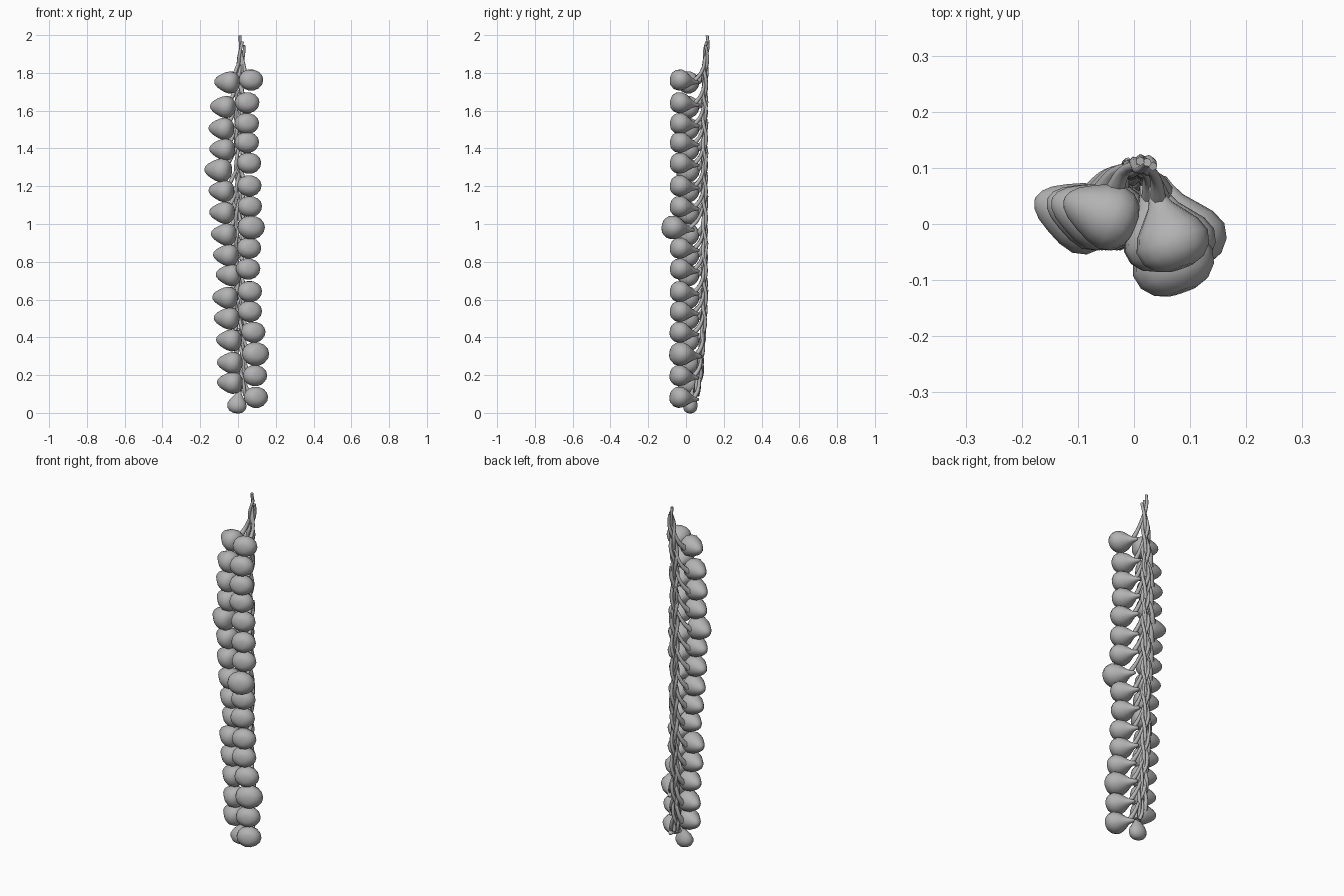
import bpy
import math
import random
from mathutils import Vector

random.seed(4)
if "Cube" in bpy.data.objects:
    bpy.data.objects.remove(bpy.data.objects["Cube"], do_unlink=True)

grey = bpy.data.materials.new("plain grey")
grey.use_nodes = True
GREY = (0.45, 0.45, 0.45, 1)
grey.diffuse_color = GREY
grey.node_tree.nodes["Principled BSDF"].inputs["Base Color"].default_value = GREY

SIDES = 14


def finish(name, verts, faces):
    mesh = bpy.data.meshes.new(name)
    mesh.from_pydata(verts, [], faces)
    mesh.materials.append(grey)
    mesh.shade_smooth()
    obj = bpy.data.objects.new(name, mesh)
    bpy.context.collection.objects.link(obj)
    return obj


def rings_to_mesh(name, rings):
    """Skin a list of equal rings and cap both ends."""
    n = len(rings[0])
    verts = [v for ring in rings for v in ring]
    faces = [(i * n + j, i * n + (j + 1) % n, (i + 1) * n + (j + 1) % n, (i + 1) * n + j)
             for i in range(len(rings) - 1) for j in range(n)]
    last = (len(rings) - 1) * n
    faces += [tuple(reversed(range(n))), tuple(range(last, last + n))]
    return finish(name, verts, faces)


def bulb(name, base, axis, profile, size=1.0, wide=1.0, tall=1.0):
    """Lathe a profile of (distance, radius) along an axis starting at base."""
    axis = Vector(axis).normalized()
    helper = Vector((0, 0, 1)) if abs(axis.z) < 0.8 else Vector((0, 1, 0))
    side = helper.cross(axis).normalized()
    up = axis.cross(side)
    rings = []
    for d, r in profile:
        ring = []
        for k in range(SIDES):
            a = math.tau * k / SIDES
            ring.append(Vector(base) + size * (axis * d + side * (r * wide * math.cos(a))
                                               + up * (r * tall * math.sin(a))))
        rings.append(ring)
    return rings_to_mesh(name, rings)


def stem(name, points, radii):
    """Smooth tapered tube through the points."""
    curve = bpy.data.curves.new(name, "CURVE")
    curve.dimensions = "3D"
    curve.bevel_depth = 1.0
    curve.bevel_resolution = 1
    curve.resolution_u = 4
    curve.use_fill_caps = True
    spline = curve.splines.new("BEZIER")
    spline.bezier_points.add(len(points) - 1)
    for p, co, r in zip(spline.bezier_points, points, radii):
        p.co = co
        p.radius = r
        p.handle_left_type = p.handle_right_type = "AUTO"
    curve.materials.append(grey)
    obj = bpy.data.objects.new(name, curve)
    bpy.context.collection.objects.link(obj)
    return obj


def braid_centre(z):
    """Middle line of the braid, curling forward at the foot."""
    foot = max(0.0, 1 - z / 0.6)
    return Vector((0.005 + 0.015 * foot + 0.02 * max(0, z - 1.7) / 0.3,
                   0.098 - 0.055 * foot ** 1.6 + 0.012 * max(0, z - 1.7) / 0.3, z))


# Bulb outlines: pear with a long neck, and a blunt cone
PEAR = [(0, 0.022), (0.008, 0.042), (0.026, 0.057), (0.05, 0.062), (0.075, 0.053),
        (0.098, 0.036), (0.118, 0.021), (0.14, 0.012), (0.155, 0.008)]
CONE = [(0, 0.02), (0.006, 0.039), (0.022, 0.054), (0.045, 0.06), (0.07, 0.054),
        (0.095, 0.042), (0.117, 0.029), (0.13, 0.016), (0.135, 0.004)]

# Left column of bulbs with stems: height, centre x
LEFT = [(1.76, 0.072), (1.64, 0.05), (1.53, 0.048), (1.43, 0.048), (1.32, 0.06), (1.2, 0.062),
        (1.09, 0.065), (0.98, 0.075), (0.87, 0.06), (0.76, 0.055), (0.64, 0.065),
        (0.535, 0.065), (0.425, 0.085), (0.31, 0.1), (0.195, 0.095), (0.08, 0.1)]
for i, (z, x) in enumerate(LEFT):
    big = 1.12 if i in (7, 13) else 1.0
    front = -0.12 if i == 7 else -0.078
    base = Vector((x + 0.012, front, z + 0.008))
    axis = Vector((-0.3 - 2 * (x - 0.06), 0.95, -0.12)).normalized()
    bulb(f"left_bulb_{i + 1}", base, axis, PEAR, big, 1.08, 0.92)
    neck = base + axis * 0.125 * big
    top = braid_centre(z + 0.14)
    stem(f"left_stem_{i + 1}",
         [neck, neck.lerp(top, 0.45) + Vector((0.006, 0.012, -0.015)), top],
         [0.014, 0.01, 0.007])

# Right column of bulbs with stems: height, outermost x
RIGHT = [(1.75, -0.13), (1.62, -0.152), (1.505, -0.16), (1.395, -0.156), (1.285, -0.182),
         (1.175, -0.16), (1.06, -0.156), (0.945, -0.147), (0.835, -0.136), (0.73, -0.122),
         (0.61, -0.14), (0.5, -0.132), (0.385, -0.12), (0.265, -0.115), (0.16, -0.115)]
for i, (z, x) in enumerate(RIGHT):
    size = 1.08 if i == 4 else 1.0
    axis = Vector((-0.9, 0.36, 0.05)).normalized()
    tip = Vector((x + 0.006, 0.045, z + 0.004))
    base = tip - axis * 0.135 * size
    bulb(f"right_bulb_{i + 1}", base, axis, CONE, size)
    start = base + axis * 0.055 + Vector((0.015, 0.045, 0))
    top = braid_centre(z + 0.14)
    stem(f"right_stem_{i + 1}",
         [start, start.lerp(top, 0.45) + Vector((-0.006, 0.014, -0.015)), top],
         [0.017, 0.011, 0.007])

# Lowest bulb hangs straight under the braid
bulb("bottom_bulb", (-0.012, 0.018, 0.0), (0.15, 0.12, 0.95), PEAR, 0.85, 0.98, 0.75)

# Three woven braid strands
STEPS = 44
for s in range(3):
    points, radii = [], []
    for k in range(STEPS + 1):
        z = 0.09 + (1.985 - 0.02 * s - 0.09) * k / STEPS
        a = math.tau * (z / 0.42 + s / 3)
        spread = 0.017 if z < 1.8 else 0.013
        points.append(braid_centre(z) + Vector((spread * math.sin(a),
                                                0.009 * math.sin(2 * a), 0)))
        radii.append(0.0095 if z < 1.9 else 0.008)
    if s == 0:
        points[-1].z = 1.998
    stem(f"braid_strand_{s + 1}", points, radii)

# Loose stem ends poking out of the back of the braid
for i, z in enumerate((0.65, 0.9, 1.15, 1.38, 1.54, 1.65)):
    side = 1 if i % 2 else -1
    low, high = braid_centre(z - 0.13), braid_centre(z)
    stem(f"loose_end_{i + 1}",
         [low, low.lerp(high, 0.5) + Vector((0.02 * side, 0.006, 0)),
          high + Vector((0.016 * side, 0.015, 0))], [0.008, 0.008, 0.006])
